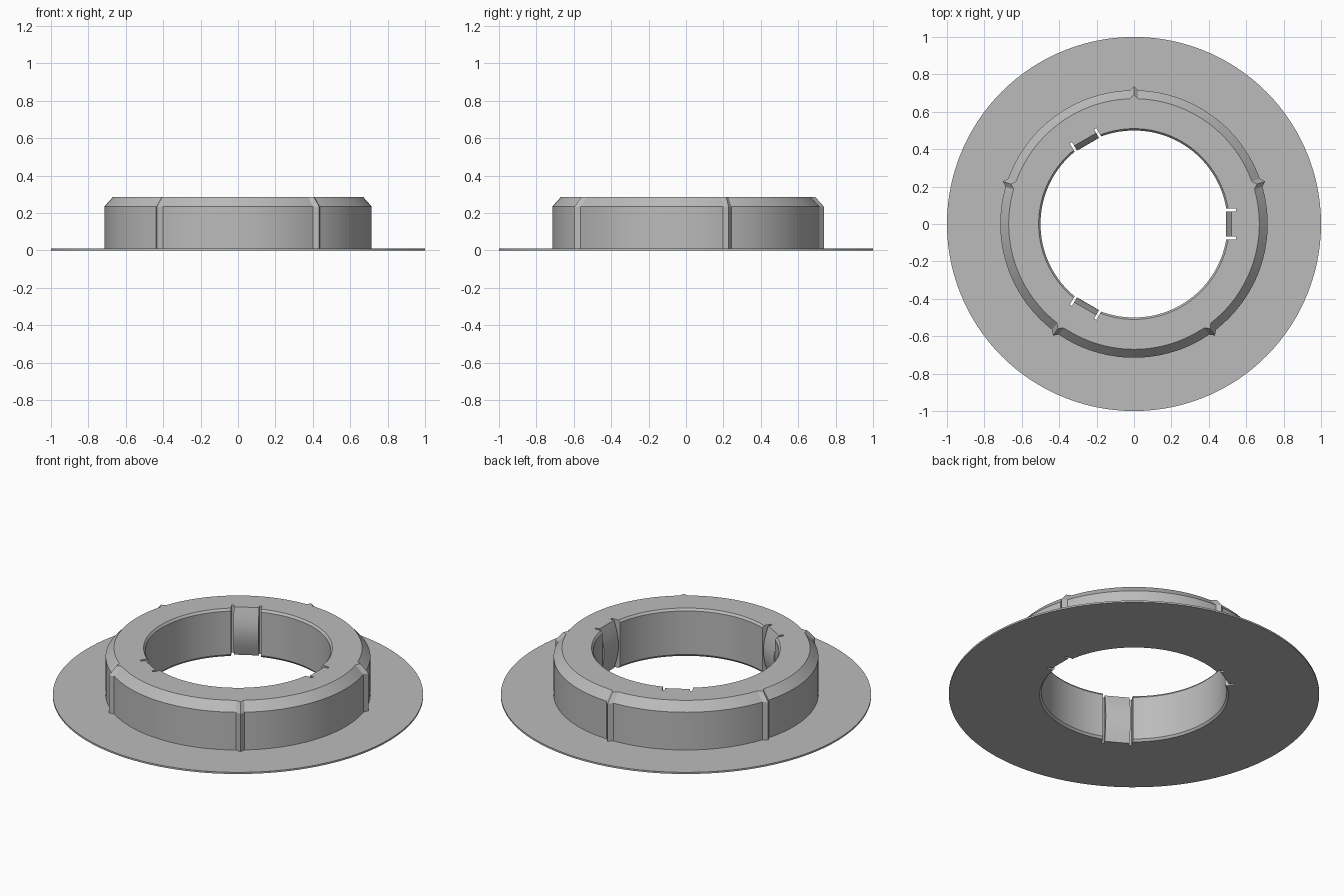
import bpy, bmesh, math
from mathutils import Matrix

if "Cube" in bpy.data.objects:
    bpy.data.objects.remove(bpy.data.objects["Cube"])

grey = bpy.data.materials.new("plain grey")
grey.diffuse_color = (0.5, 0.5, 0.5, 1)
grey.use_nodes = True
grey.node_tree.nodes["Principled BSDF"].inputs["Base Color"].default_value = grey.diffuse_color
RIDGES = [math.radians(90 + 72 * k) for k in range(5)]
CLIPS = [math.radians(120 * k) for k in range(3)]
RIDGE_HALF = 0.032   # half angle of a ridge


def finish(bm, name):
    bmesh.ops.recalc_face_normals(bm, faces=bm.faces)
    me = bpy.data.meshes.new(name)
    bm.to_mesh(me)
    bm.free()
    me.materials.append(grey)
    ob = bpy.data.objects.new(name, me)
    bpy.context.collection.objects.link(ob)
    return ob


def box(name, size, center, angle):
    bm = bmesh.new()
    bmesh.ops.create_cube(bm, size=1, matrix=Matrix.Rotation(angle, 4, 'Z')
                          @ Matrix.Translation(center) @ Matrix.Diagonal((*size, 1)))
    ob = finish(bm, name)
    ob.hide_render = True
    return ob


# Collar and flange: closed section (radius, height, ridge bump) swept around z
section = [(0.51, 0, 0), (1.0, 0, 0), (1.0, 0.01, 0), (0.715, 0.01, 0.022),
           (0.715, 0.235, 0.022), (0.67, 0.285, 0.022), (0.51, 0.285, 0),
           (0.50, 0.272, 0), (0.50, 0.013, 0)]
angles = [math.tau * i / 120 for i in range(120)]
angles = [a for a in angles
          if min(abs(a - r % math.tau) for r in RIDGES) > RIDGE_HALF + 0.01]
for r in RIDGES:
    angles += [(r + d) % math.tau for d in (-RIDGE_HALF, 0, RIDGE_HALF)]
angles.sort()
bm = bmesh.new()
rings = []
for a in angles:
    apex = min(abs(a - r % math.tau) for r in RIDGES) < 0.001
    rings.append([bm.verts.new(((r + b * apex) * math.cos(a),
                                (r + b * apex) * math.sin(a), z))
                  for r, z, b in section])
n = len(section)
for i, ring in enumerate(rings):
    nxt = rings[(i + 1) % len(rings)]
    for j in range(n):
        k = (j + 1) % n
        bm.faces.new((ring[j], nxt[j], nxt[k], ring[k]))
collar = finish(bm, "collar_with_flange")

# Three clip pockets, each with a narrow deeper slot on both sides
for a in CLIPS:
    cutters = [box("pocket_cutter", (0.13, 0.15, 1), (0.46, 0, 0.1), a)]
    for s in (-1, 1):
        cutters.append(box("slot_cutter", (0.145, 0.014, 1), (0.4725, s * 0.075, 0.1), a))
    for c in cutters:
        bpy.context.view_layer.objects.active = collar
        m = collar.modifiers.new("cut", 'BOOLEAN')
        m.operation = 'DIFFERENCE'
        m.solver = 'EXACT'
        m.object = c
        bpy.ops.object.modifier_apply(modifier=m.name)
        bpy.data.objects.remove(c)

# Bowed snap clips in the pockets
bow = [(0.522 - 0.03 * math.sin(math.pi * t / 12), 0.285 * t / 12) for t in range(13)]
outline = bow + [(0.54, 0.285), (0.54, 0)]
for i, a in enumerate(CLIPS):
    bm = bmesh.new()
    face = bm.faces.new([bm.verts.new((x, -0.068, z)) for x, z in outline])
    ext = bmesh.ops.extrude_face_region(bm, geom=[face])
    bmesh.ops.translate(bm, vec=(0, 0.136, 0),
                        verts=[g for g in ext["geom"] if isinstance(g, bmesh.types.BMVert)])
    bmesh.ops.rotate(bm, matrix=Matrix.Rotation(a, 3, 'Z'), verts=bm.verts)
    finish(bm, f"snap_clip_{i + 1}")

# Smooth round walls, crisp edges
for ob in list(bpy.context.collection.objects):
    bpy.ops.object.select_all(action='DESELECT')
    ob.select_set(True)
    bpy.context.view_layer.objects.active = ob
    bpy.ops.object.shade_smooth_by_angle(angle=math.radians(20))
